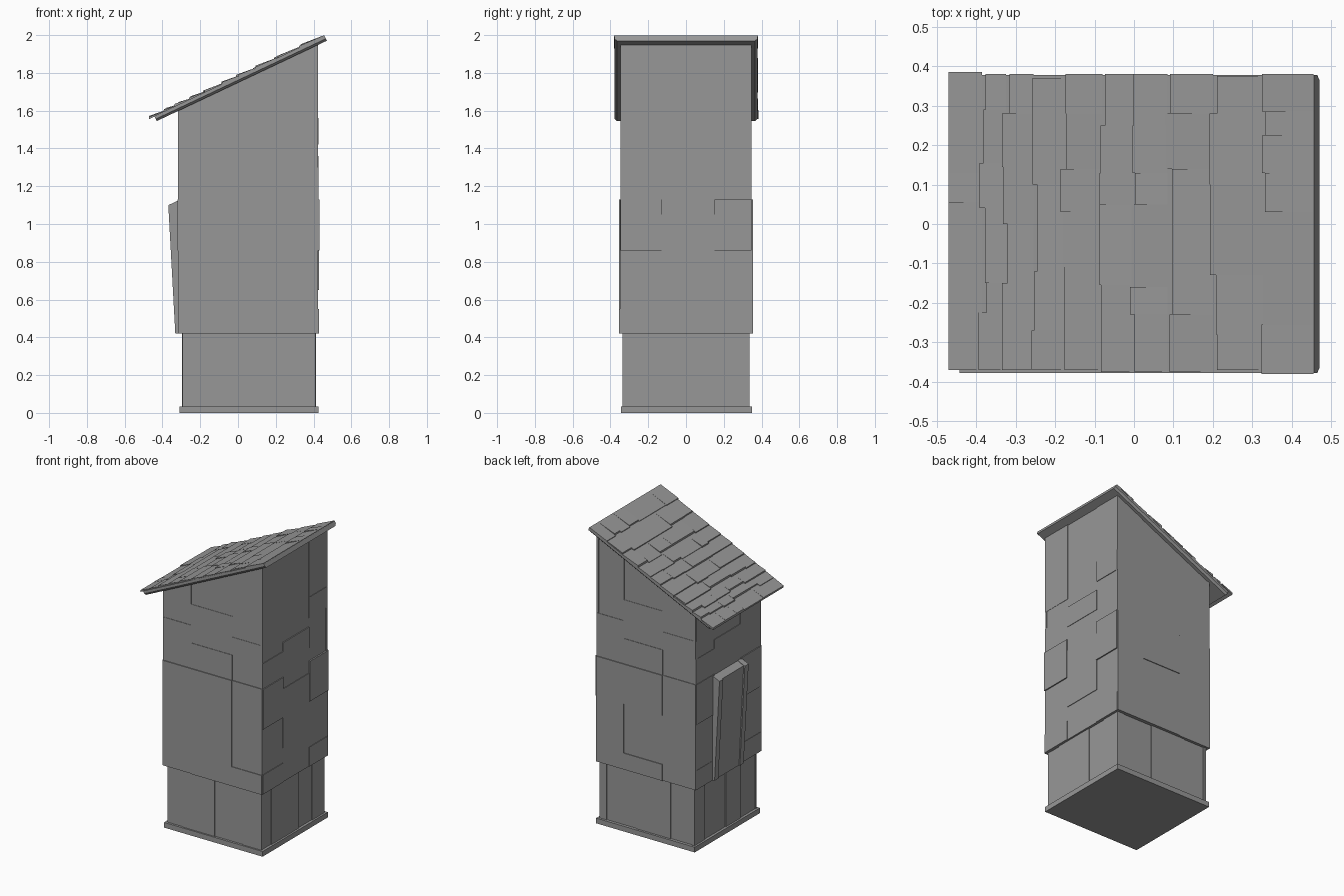
import bpy, bmesh, random

if "Cube" in bpy.data.objects:
    bpy.data.objects.remove(bpy.data.objects["Cube"], do_unlink=True)
random.seed(4)

grey = bpy.data.materials.new("weathered grey")
grey.use_nodes = True
grey.diffuse_color = (0.31, 0.31, 0.31, 1)
grey.node_tree.nodes["Principled BSDF"].inputs["Base Color"].default_value = grey.diffuse_color

SLOPE = 0.472
TOP = None  # marks a panel that runs up to the roof


def under_roof(x):
    return 1.552 + SLOPE * (x + 0.43)


def roof_top(x):
    return 1.572 + SLOPE * (x + 0.443)


def finish(name, bm):
    bmesh.ops.recalc_face_normals(bm, faces=bm.faces)
    mesh = bpy.data.meshes.new(name)
    bm.to_mesh(mesh)
    bm.free()
    mesh.materials.append(grey)
    obj = bpy.data.objects.new(name, mesh)
    bpy.context.collection.objects.link(obj)
    return obj


def loft(bm, ring_a, ring_b):
    """Closed solid between two matching rings of points."""
    a = [bm.verts.new(p) for p in ring_a]
    b = [bm.verts.new(p) for p in ring_b]
    bm.faces.new(a)
    bm.faces.new(b[::-1])
    for i in range(len(a)):
        j = (i + 1) % len(a)
        bm.faces.new((a[i], b[i], b[j], a[j]))


def prism(bm, profile, y0, y1):
    loft(bm, [(x, y0, z) for x, z in profile], [(x, y1, z) for x, z in profile])


def box(name, x0, x1, y0, y1, z0, z1):
    bm = bmesh.new()
    prism(bm, [(x0, z0), (x1, z0), (x1, z1), (x0, z1)], y0, y1)
    return finish(name, bm)


def cladding(name, place, columns, panels):
    """Thin panels on one wall: (column, bottom, top, depth)."""
    bm = bmesh.new()
    for col, z0, z1, depth in panels:
        rings = []
        for d in (-0.01, depth):
            ring = []
            for u, z in ((columns[col], z0), (columns[col + 1], z0),
                         (columns[col + 1], z1), (columns[col], z1)):
                x, y = place(u, d)
                ring.append((x, y, under_roof(x) if z is TOP else z))
            rings.append(ring)
        loft(bm, *rings)
    return finish(name, bm)


def walls(x0, x1, y):
    return {
        "front": lambda u, d: (u, -y - d),
        "back": lambda u, d: (u, y + d),
        "left": lambda u, d: (x1 + d, u),
        "right": lambda u, d: (x0 - d, u),
    }


# Base plate and plinth
box("base_plate", -0.31, 0.425, -0.345, 0.35, 0, 0.035)
box("plinth", -0.29, 0.405, -0.325, 0.33, 0.03, 0.45)

# Upright boards around the plinth, alternating in depth
boards = {
    "front": (-0.295, -0.18, 0.06, 0.27, 0.41),
    "back": (-0.295, -0.12, 0.14, 0.36, 0.41),
    "left": (-0.33, -0.23, 0.06, 0.2, 0.335),
    "right": (-0.33, -0.16, 0.0, 0.22, 0.335),
}
for side, place in walls(-0.29, 0.405, 0.328).items():
    cols = boards[side]
    cladding(side + "_plinth_boards", place, cols,
             [(i, 0.03, 0.43, 0.002 + 0.005 * (i % 2)) for i in range(len(cols) - 1)])

# Tower core with sloping top
bm = bmesh.new()
prism(bm, [(-0.312, 0.42), (0.418, 0.42), (0.418, under_roof(0.418)),
           (-0.312, under_roof(-0.312))], -0.342, 0.342)
finish("tower_core", bm)

# Stepped cladding on the two long walls
upper = [
    (0, 1.13, 1.42, 0.006), (0, 1.42, TOP, 0.003),
    (1, 1.13, 1.3, 0.006), (1, 1.3, 1.56, 0.003), (1, 1.56, TOP, 0.0005),
    (2, 1.13, 1.42, 0.003), (2, 1.42, TOP, 0.0005),
]
front_low = [
    (0, 0.42, 0.55, 0.007), (0, 0.55, 1.13, 0.012), (1, 0.42, 1.13, 0.012),
    (2, 0.42, 0.55, 0.012), (2, 0.55, 1.13, 0.008),
]
back_low = [
    (0, 0.42, 1.13, 0.012), (1, 0.42, 0.53, 0.012), (1, 0.53, 0.86, 0.007),
    (1, 0.86, 1.13, 0.012), (2, 0.42, 1.13, 0.007),
]
sides = walls(-0.312, 0.418, 0.342)
cladding("front_cladding", sides["front"], (-0.317, -0.108, 0.2, 0.424), upper + front_low)
cladding("back_cladding", sides["back"], (0.424, 0.22, -0.07, -0.317), upper + back_low)

# Patchwork cladding on the two short walls
patches = [
    (0, 0.42, 0.55, 0.01), (0, 0.55, 0.86, 0.006), (0, 0.86, 1.13, 0.014),
    (0, 1.13, 1.3, 0.008), (0, 1.3, 1.42, 0.004), (0, 1.42, TOP, 0.006),
    (1, 0.42, 0.65, 0.006), (1, 0.65, 1.05, 0.01), (1, 1.05, 1.22, 0.006),
    (1, 1.22, 1.36, 0.009), (1, 1.36, TOP, 0.002),
    (2, 0.42, 0.55, 0.01), (2, 0.55, 0.86, 0.006), (2, 0.86, 1.13, 0.014),
    (2, 1.13, 1.42, 0.004), (2, 1.42, 1.56, 0.008), (2, 1.56, TOP, 0.005),
]
cladding("left_cladding", sides["left"], (-0.347, -0.13, 0.15, 0.347), patches)
cladding("right_cladding", sides["right"], (0.347, 0.15, -0.13, -0.347),
         [(c, a, b, d * 0.6) for c, a, b, d in patches])

# Leaning hatch with raised side rails
hatch = [(-0.31, 0.42), (-0.325, 0.42), (-0.36, 1.1), (-0.31, 1.125)]
rail = [(-0.31, 0.42), (-0.332, 0.42), (-0.369, 1.1), (-0.31, 1.127)]
bm = bmesh.new()
prism(bm, hatch, -0.13, 0.16)
finish("hatch_panel", bm)
bm = bmesh.new()
prism(bm, rail, -0.14, -0.1)
prism(bm, rail, 0.13, 0.17)
finish("hatch_rails", bm)

# Roof board with chamfered lower edges
bm = bmesh.new()
half, cut = 0.378, 0.012
rings = []
for x, z in ((-0.43, 1.545), (0.47, 1.97)):
    rings.append([(x, -half + cut, z), (x, half - cut, z),
                  (x - 0.005, half, z + 0.011), (x - 0.013, half, z + 0.027),
                  (x - 0.013, -half, z + 0.027), (x - 0.005, -half, z + 0.011)])
loft(bm, *rings)
finish("roof_board", bm)

# Shingles: start of each column, then its cuts across the roof
shingles = [
    (-0.47, (-0.37, -0.225, -0.155, 0.055, 0.13, 0.25, 0.385)),
    (-0.385, (-0.37, -0.225, -0.15, 0.04, 0.155, 0.29, 0.38)),
    (-0.325, (-0.37, -0.15, 0.0, 0.145, 0.28, 0.38)),
    (-0.255, (-0.37, -0.27, -0.12, 0.1, 0.37)),
    (-0.175, (-0.37, -0.11, 0.03, 0.14, 0.28, 0.38)),
    (-0.08, (-0.375, -0.155, 0.05, 0.13, 0.25, 0.38)),
    (0.0, (-0.375, -0.23, -0.16, 0.05, 0.13, 0.25, 0.38)),
    (0.085, (-0.375, -0.23, 0.01, 0.14, 0.28, 0.38)),
    (0.2, (-0.37, -0.28, -0.13, 0.1, 0.28, 0.375)),
    (0.335, (-0.38, -0.255, 0.03, 0.13, 0.225, 0.285, 0.38)),
    (0.455, ()),
]
bm = bmesh.new()
for (x0, cuts), (x1, _) in zip(shingles, shingles[1:]):
    for y0, y1 in zip(cuts, cuts[1:]):
        lift = random.uniform(0.006, 0.014)
        low = x0 + random.uniform(-0.012, 0.012) * (x0 > -0.4)
        prism(bm, [(low, roof_top(low) - 0.004), (x1, roof_top(x1) - 0.004),
                   (x1, roof_top(x1) + 0.003), (low, roof_top(low) + lift)], y0, y1)
finish("roof_shingles", bm)
